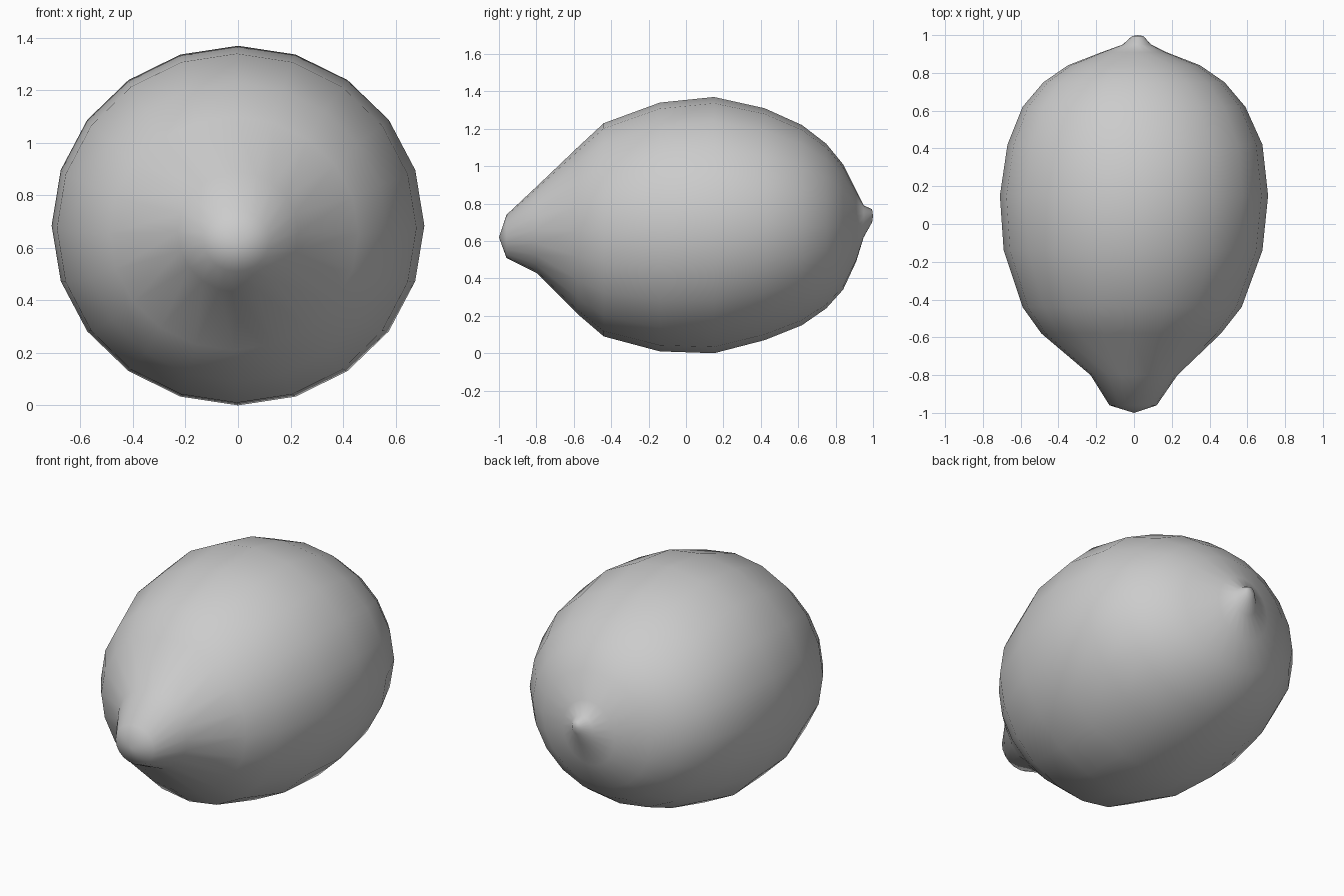
import bpy, bmesh, math

cube = bpy.data.objects.get("Cube")
if cube:
    bpy.data.objects.remove(cube)

# Peel colour
mat = bpy.data.materials.new("plain grey")
mat.use_nodes = True
grey = (0.6, 0.6, 0.6, 1)
mat.diffuse_color = grey
mat.node_tree.nodes["Principled BSDF"].inputs["Base Color"].default_value = grey

# Rings along the fruit: y, left edge, right edge, bottom, top
RINGS = [
    (-0.96, -0.13, 0.12, 0.52, 0.75),
    (-0.80, -0.23, 0.23, 0.44, 0.90),
    (-0.58, -0.49, 0.46, 0.22, 1.11),
    (-0.44, -0.59, 0.57, 0.10, 1.24),
    (-0.14, -0.69, 0.68, 0.02, 1.35),
    (0.15, -0.71, 0.71, 0.01, 1.38),
    (0.42, -0.67, 0.68, 0.08, 1.32),
    (0.62, -0.59, 0.59, 0.16, 1.23),
    (0.75, -0.48, 0.48, 0.25, 1.13),
    (0.84, -0.35, 0.35, 0.35, 1.02),
    (0.91, -0.17, 0.17, 0.50, 0.88),
    (0.95, -0.06, 0.09, 0.63, 0.80),
    (0.995, -0.01, 0.05, 0.71, 0.78),
]
SIDES = 20

bm = bmesh.new()
loops = []
for y, x0, x1, z0, z1 in RINGS:
    cx, cz, rx, rz = (x0 + x1) / 2, (z0 + z1) / 2, (x1 - x0) / 2, (z1 - z0) / 2
    angles = [math.tau * i / SIDES for i in range(SIDES)]
    loops.append([bm.verts.new((cx + rx * math.cos(a), y, cz + rz * math.sin(a))) for a in angles])

# Skin between neighbouring rings
for a, b in zip(loops, loops[1:]):
    for i in range(SIDES):
        j = (i + 1) % SIDES
        bm.faces.new((a[i], a[j], b[j], b[i]))

# Blunt nose at the front and small stem end at the back
for loop, tip in ((loops[0], (0, -1, 0.63)), (loops[-1], (0.02, 1, 0.745))):
    centre = bm.verts.new(tip)
    for i in range(SIDES):
        bm.faces.new((loop[i], loop[(i + 1) % SIDES], centre))

# Rest the belly on the ground
low = min(v.co.z for v in bm.verts)
bmesh.ops.translate(bm, vec=(0, 0, -low), verts=bm.verts)
bmesh.ops.recalc_face_normals(bm, faces=bm.faces)
for f in bm.faces:
    f.smooth = True

mesh = bpy.data.meshes.new("lemon_body")
bm.to_mesh(mesh)
bm.free()
mesh.materials.append(mat)
lemon = bpy.data.objects.new("lemon_body", mesh)
bpy.context.collection.objects.link(lemon)
